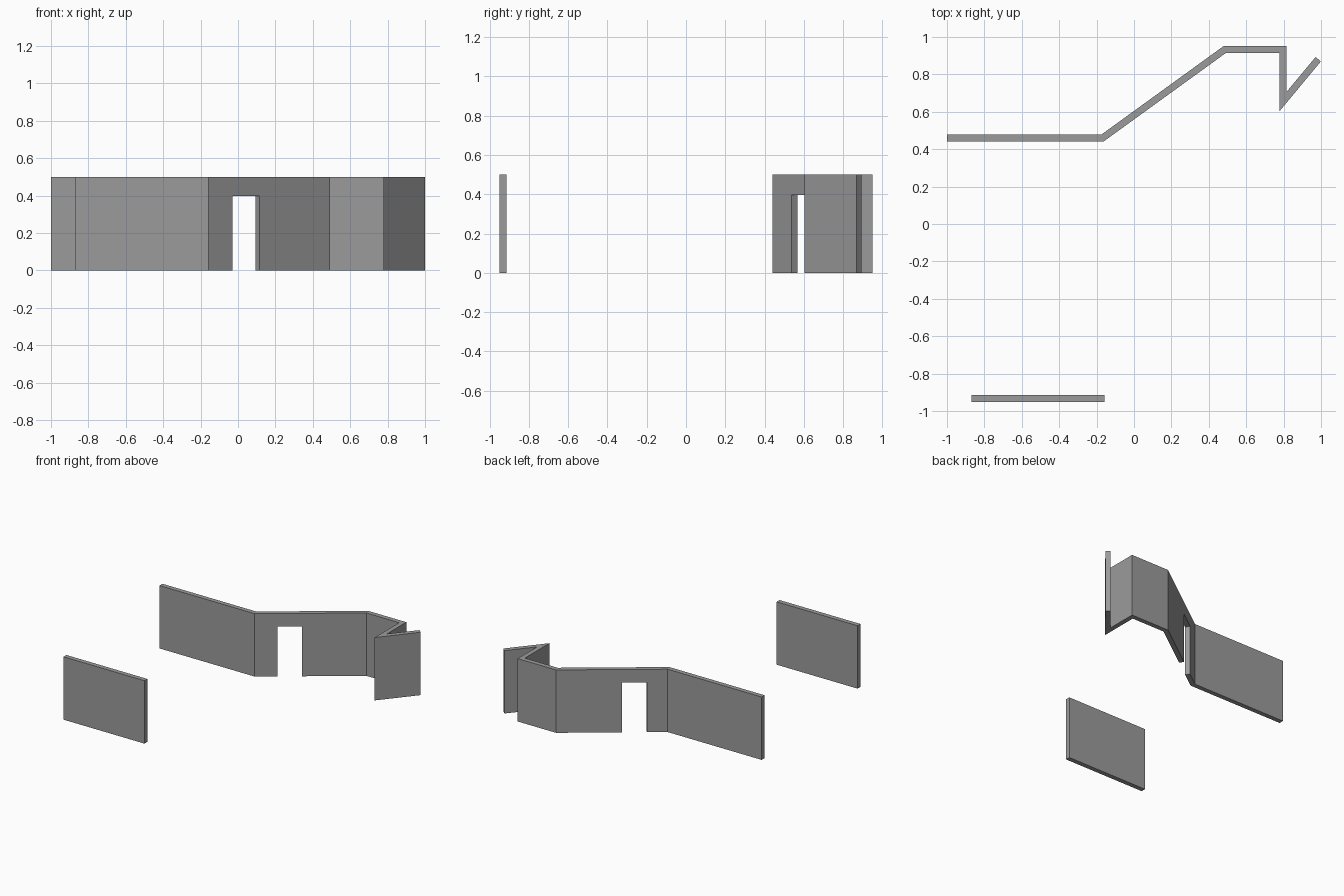
import bpy, bmesh
from mathutils import Vector

if "Cube" in bpy.data.objects:
    bpy.data.objects.remove(bpy.data.objects["Cube"])

THICK, HEIGHT = 0.037, 0.5

# Dark grey for all walls
grey = bpy.data.materials.new("dark_grey")
grey.diffuse_color = (0.33, 0.33, 0.33, 1.0)
grey.use_nodes = True
grey.node_tree.nodes["Principled BSDF"].inputs["Base Color"].default_value = grey.diffuse_color


def offset_path(path, d):
    """Offset an open 2D path sideways with mitred corners."""
    pts = [Vector(p) for p in path]
    dirs = [(b - a).normalized() for a, b in zip(pts, pts[1:])]
    normals = [Vector((-v.y, v.x)) for v in dirs]
    out = []
    for i, p in enumerate(pts):
        n0, n1 = normals[max(i - 1, 0)], normals[min(i, len(normals) - 1)]
        out.append(p + (n0 + n1) * (d / (1 + n0.dot(n1))))
    return out


def make_wall(name, path, z0=0.0, z1=HEIGHT, thick=THICK):
    """Wall of constant thickness following a centre line."""
    outline = offset_path(path, thick / 2) + offset_path(path, -thick / 2)[::-1]
    bm = bmesh.new()
    base = bm.faces.new([bm.verts.new((p.x, p.y, z0)) for p in outline])
    top = bmesh.ops.extrude_face_region(bm, geom=[base])["geom"]
    bmesh.ops.translate(bm, vec=(0, 0, z1 - z0),
                        verts=[g for g in top if isinstance(g, bmesh.types.BMVert)])
    bmesh.ops.recalc_face_normals(bm, faces=bm.faces)
    mesh = bpy.data.meshes.new(name)
    bm.to_mesh(mesh)
    bm.free()
    mesh.materials.append(grey)
    obj = bpy.data.objects.new(name, mesh)
    bpy.context.collection.objects.link(obj)
    return obj


# Zigzag wall
corner_a, corner_b = Vector((-0.168, 0.460)), Vector((0.484, 0.932))
wall = make_wall("zigzag_wall", [(-1.0, 0.460), corner_a, corner_b,
                                 (0.797, 0.932), (0.797, 0.655), (0.985, 0.881)])


# Doorway cut through the diagonal stretch
def on_diagonal(x):
    return corner_a.lerp(corner_b, (x - corner_a.x) / (corner_b.x - corner_a.x))


cutter = make_wall("doorway_cutter", [on_diagonal(-0.041), on_diagonal(0.104)],
                   -0.1, 0.397, 0.2)
cutter.hide_render = True
cutter.hide_viewport = True
cut = wall.modifiers.new("doorway", "BOOLEAN")
cut.object = cutter
cut.operation = "DIFFERENCE"
cut.solver = "EXACT"

# Free-standing straight wall
make_wall("straight_wall", [(-0.87, -0.932), (-0.158, -0.932)])
